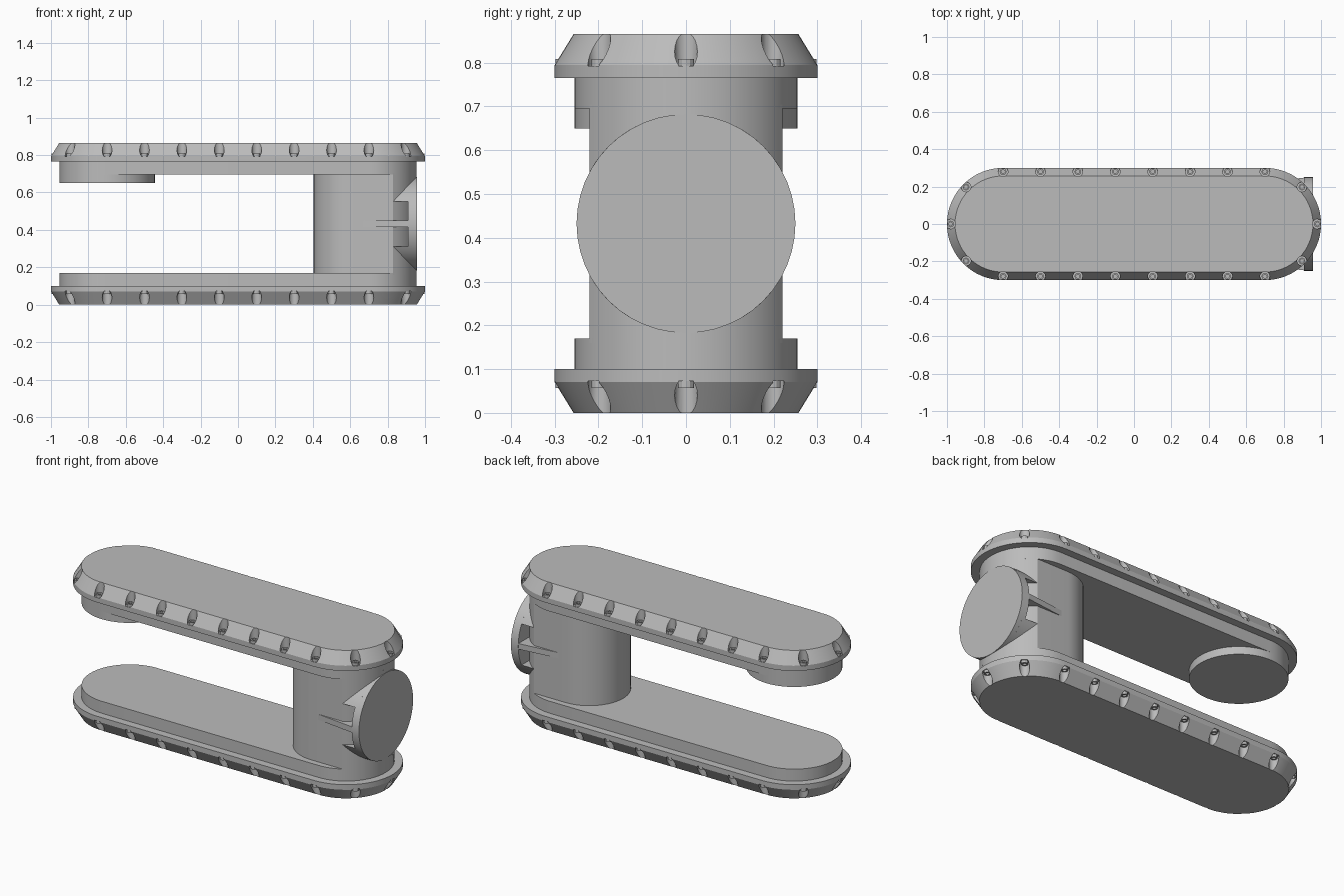
import bpy, bmesh
from math import sin, cos, pi, asin
from mathutils import Vector

if "Cube" in bpy.data.objects:
    bpy.data.objects.remove(bpy.data.objects["Cube"])

MID = 0.4325          # half of the total height; both arms mirror about it
REACH = 0.7           # centre of the rounded arm ends

grey = bpy.data.materials.new("plain_grey")
grey.use_nodes = True
grey.diffuse_color = (0.5, 0.5, 0.5, 1)
grey.node_tree.nodes["Principled BSDF"].inputs["Base Color"].default_value = (0.5, 0.5, 0.5, 1)


def arc(cx, cy, r, a0, a1, n):
    return [(cx + r * cos(a0 + (a1 - a0) * i / n), cy + r * sin(a0 + (a1 - a0) * i / n))
            for i in range(n + 1)]


def circle(cx, cy, r, n):
    return arc(cx, cy, r, 0, 2 * pi, n)[:-1]


def stadium(r):
    return arc(REACH, 0, r, -pi / 2, pi / 2, 32) + arc(-REACH, 0, r, pi / 2, 3 * pi / 2, 32)


def loft(bm, sections, along_x=False):
    """Skin a stack of (outline, level) sections and cap both ends."""
    rings = []
    for outline, level in sections:
        rings.append([bm.verts.new((level, u, v) if along_x else (u, v, level - MID))
                      for u, v in outline])
    for low, high in zip(rings, rings[1:]):
        for i in range(len(low)):
            j = (i + 1) % len(low)
            bm.faces.new((low[i], low[j], high[j], high[i]))
    bm.faces.new(rings[0][::-1])
    bm.faces.new(rings[-1])


def finish(name, bm):
    bmesh.ops.recalc_face_normals(bm, faces=bm.faces[:])
    mesh = bpy.data.meshes.new(name)
    bm.to_mesh(mesh)
    bm.free()
    mesh.materials.append(grey)
    obj = bpy.data.objects.new(name, mesh)
    bpy.context.collection.objects.link(obj)
    obj.location.z = MID
    return obj


def solid(name, sections, along_x=False):
    bm = bmesh.new()
    loft(bm, sections, along_x)
    obj = finish(name, bm)
    if along_x:
        obj.location.z = 0
    return obj


def activate(obj):
    bpy.ops.object.select_all(action='DESELECT')
    obj.select_set(True)
    bpy.context.view_layer.objects.active = obj


def smooth(obj):
    activate(obj)
    bpy.ops.object.shade_smooth_by_angle(angle=0.45)


# Bolt spots along both long edges and around both ends
ring = 0.28
spots = [(-REACH + 0.2 * i, side * ring) for i in range(8) for side in (-1, 1)]
spots += [(end * (REACH + ring * cos(a)), ring * sin(a))
          for end in (-1, 1) for a in (-pi / 4, 0, pi / 4)]

# Upper arm plate with bevelled rim
plate = solid("upper_plate", [(stadium(0.3), 0.765), (stadium(0.3), 0.795),
                              (stadium(0.257), 0.865)])

# Bolt pockets cut down through the bevel
pockets = bmesh.new()
for x, y in spots:
    loft(pockets, [(circle(x, y, 0.026, 20), 0.792), (circle(x, y, 0.026, 20), 0.9)])
cutter = finish("pocket_cutter", pockets)
cutter.hide_render = True
activate(plate)
cut = plate.modifiers.new("pockets", 'BOOLEAN')
cut.operation = 'DIFFERENCE'
cut.solver = 'EXACT'
cut.object = cutter
bpy.ops.object.modifier_apply(modifier=cut.name)
bpy.data.objects.remove(cutter)

# Socket bolts standing in the pockets
bolt_bm = bmesh.new()
for x, y in spots:
    loft(bolt_bm, [(circle(x, y, 0.018, 12), 0.785), (circle(x, y, 0.018, 12), 0.808),
                   (circle(x, y, 0.01, 12), 0.808), (circle(x, y, 0.01, 12), 0.798)])
bolts = finish("upper_bolts", bolt_bm)

# Narrower inner step of the arm
step = solid("upper_step", [(stadium(0.255), 0.695), (stadium(0.255), 0.77)])

# Lower arm is the upper one turned over
for part in (plate, bolts, step):
    smooth(part)
    lower = part.copy()
    lower.name = part.name.replace("upper", "lower")
    bpy.context.collection.objects.link(lower)
    lower.rotation_euler.x = pi

# Round pad under the free end of the upper arm
pad = circle(-REACH, 0, 0.255, 64)
smooth(solid("round_pad", [(pad, 0.65), (pad, 0.7)]))

# Upright column: flat sides, round inner end, outer end flush with the arms
a = asin(0.22 / 0.255)
outline = arc(REACH, 0, 0.255, -a, a, 24) + arc(0.625, 0, 0.22, pi / 2, 3 * pi / 2, 32)
smooth(solid("column", [(outline, 0.16), (outline, 0.705)]))

# End disc, with upper and lower shoulders running back into the column
face = circle(0, MID, 0.25, 48)
smooth(solid("end_disc", [(face, 0.91), (face, 0.957)], True))
b = asin(0.12 / 0.25)
for name, turn in (("upper_shoulder", 0), ("lower_shoulder", pi)):
    cap = arc(0, MID, 0.25, b + turn, pi - b + turn, 24)
    smooth(solid(name, [(cap, 0.75), (cap, 0.93)], True))

# Thin tapered ribs bracing the disc on both sides
for name, side in (("front_rib", -1), ("back_rib", 1)):
    wedge = [(0.67, side * 0.21), (0.67, side * 0.22), (0.92, side * 0.249), (0.92, side * 0.13)]
    solid(name, [(wedge, 0.416), (wedge, 0.449)])
